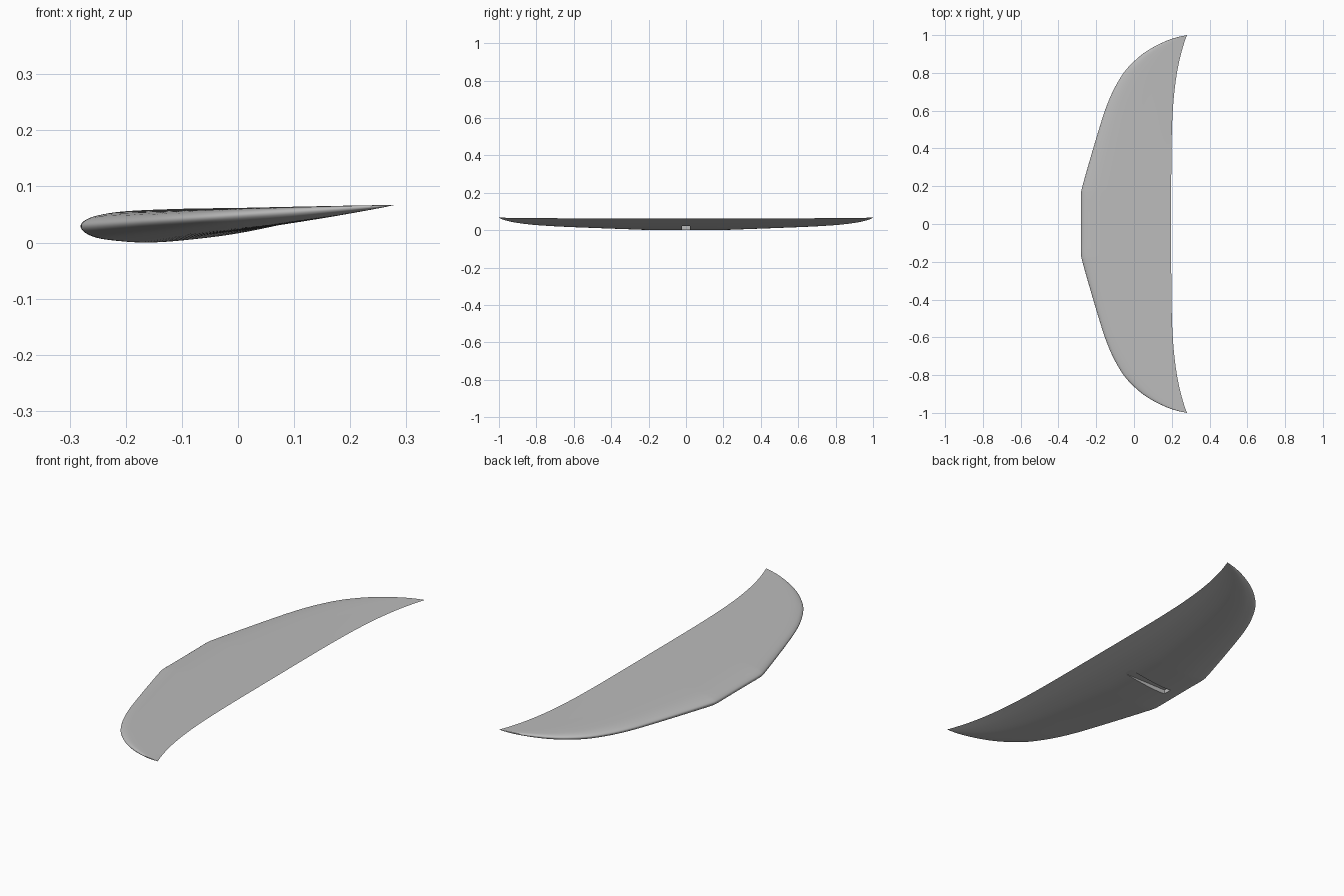
import bpy
import bmesh
from mathutils import Vector

cube = bpy.data.objects.get("Cube")
if cube:
    bpy.data.objects.remove(cube, do_unlink=True)


def material(name, rgb):
    mat = bpy.data.materials.new(name)
    mat.use_nodes = True
    mat.diffuse_color = (*rgb, 1)
    mat.node_tree.nodes["Principled BSDF"].inputs["Base Color"].default_value = (*rgb, 1)
    return mat


def smooth_path(points, steps):
    """Smooth curve through the given 2D points."""
    p = [Vector(q) for q in [points[0], *points, points[-1]]]
    path = []
    for a, b, c, d in zip(p, p[1:], p[2:], p[3:]):
        for i in range(steps):
            t = i / steps
            path.append(b + (c - a) * t / 2
                        + (a - b * 2.5 + c * 2 - d / 2) * t ** 2
                        + ((b - c) * 3 + d - a) * t ** 3 / 2)
    return path + [p[-1]]


# Leading edge of one half, as (span, x)
half_edge = [(0, -.28), (.08, -.28), (.16, -.28), (.2, -.273), (.3, -.245),
             (.4, -.216), (.5, -.186), (.6, -.154), (.7, -.113), (.8, -.055),
             (.87, .01), (.92, .075), (.96, .15), (.985, .215), (1, .28)]

# Foil section, as (chord fraction, height relative to the trailing edge)
upper = [(1, 0), (.8, -.001), (.6, -.003), (.38, -.006), (.17, -.015),
         (.063, -.031), (.015, -.05)]
nose = [(0, -.071)]
lower = [(.015, -.094), (.063, -.115), (.15, -.127), (.25, -.132),
         (.38, -.124), (.58, -.099), (.8, -.053), (1, 0)]
section = smooth_path(upper + nose + lower, 5)[:-1]

# Wing skin: scaled sections lofted from tip to tip
edge = smooth_path([(-y, x) for y, x in half_edge[:0:-1]] + half_edge, 5)
bm = bmesh.new()
rings = []
for y, front in edge:
    sweep = min(abs(y), 1) ** 4.5
    rear = .197 + .083 * sweep
    chord = max(rear - front, 0)
    rear_z = .063 + .004 * sweep
    rings.append([bm.verts.new((rear - chord * (1 - u), y, rear_z + chord * h))
                  for u, h in section])
count = len(section)
for a, b in zip(rings, rings[1:]):
    for i in range(count):
        j = (i + 1) % count
        bm.faces.new((a[i], a[j], b[j], b[i]))
bmesh.ops.remove_doubles(bm, verts=bm.verts, dist=1e-5)
bmesh.ops.recalc_face_normals(bm, faces=bm.faces)
mesh = bpy.data.meshes.new("wing")
bm.to_mesh(mesh)
bm.free()
wing = bpy.data.objects.new("wing", mesh)
bpy.context.collection.objects.link(wing)
mesh.materials.append(material("light grey", (.5, .5, .5)))

# Mounting slot cut into the underside
bpy.ops.mesh.primitive_cube_add(size=1, location=(-.05, 0, -.0145))
cutter = bpy.context.object
cutter.name = "slot_cutter"
cutter.scale = (.3, .042, .071)
cutter.hide_render = True
cutter.data.materials.append(mesh.materials[0])
cut = wing.modifiers.new("slot", "BOOLEAN")
cut.operation = "DIFFERENCE"
cut.solver = "EXACT"
cut.object = cutter

bpy.ops.object.select_all(action="DESELECT")
wing.select_set(True)
bpy.context.view_layer.objects.active = wing
bpy.ops.object.modifier_apply(modifier=cut.name)
bpy.data.objects.remove(cutter, do_unlink=True)
bpy.ops.object.shade_smooth_by_angle()
